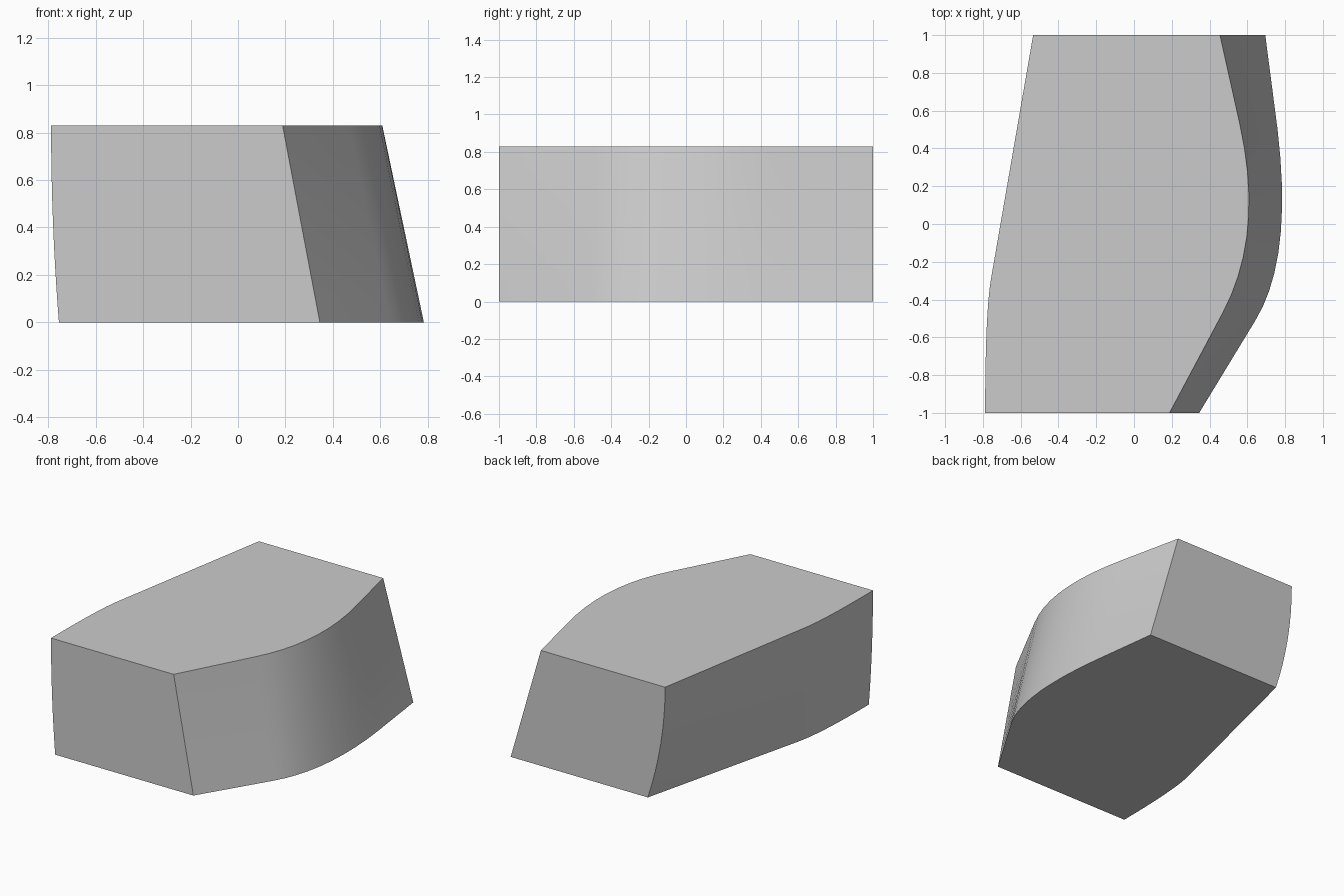
import bpy
import bmesh
from mathutils import Vector

cube = bpy.data.objects.get("Cube")
if cube:
    bpy.data.objects.remove(cube, do_unlink=True)

HEIGHT = 0.83
ROWS = 8


def bend(a, b, c, steps):
    """Points of a quadratic arc from a to c, pulled towards b."""
    a, b, c = Vector(a), Vector(b), Vector(c)
    ts = [i / steps for i in range(steps + 1)]
    return [a * (1 - t) ** 2 + b * 2 * t * (1 - t) + c * t * t for t in ts]


# Bulging side: straight run, rounded shoulder, straight run, front to back
right_top = [Vector((0.188, -1))] + bend((0.47, -0.47), (0.691, -0.057), (0.56, 0.53), 9) + [Vector((0.455, 1))]
right_low = [Vector((0.345, -1))] + bend((0.64, -0.515), (0.843, -0.19), (0.76, 0.5), 9) + [Vector((0.695, 1))]

# Shallow side: straight run, then a gentle curve, back to front
left_top = [Vector((-0.534, 1))] + bend((-0.757, -0.29), (-0.788, -0.47), (-0.788, -1), 8)
left_low = [Vector((-0.396, 1))] + bend((-0.706, -0.27), (-0.755, -0.47), (-0.755, -1), 8)

bm = bmesh.new()


def loft(low, top, power):
    """Rows of vertices from the lower edge to the upper edge."""
    rows = []
    for r in range(ROWS + 1):
        t = r / ROWS
        ease = 1 - (1 - t) ** power
        row = []
        for a, b in zip(low, top):
            p = a.lerp(b, ease)
            row.append(bm.verts.new((p.x, p.y, HEIGHT * t)))
        rows.append(row)
    return rows


def skin(rows, smooth):
    for lower, upper in zip(rows, rows[1:]):
        for i in range(len(lower) - 1):
            face = bm.faces.new((lower[i], lower[i + 1], upper[i + 1], upper[i]))
            face.smooth = smooth


right = loft(right_low, right_top, 1)
left = loft(left_low, left_top, 2)
skin(right, False)
skin(left, True)

# Front, back, top and bottom are single flat faces
bm.faces.new([r[-1] for r in left] + [r[0] for r in reversed(right)])
bm.faces.new([r[-1] for r in right] + [r[0] for r in reversed(left)])
bm.faces.new(right[-1] + left[-1])
bm.faces.new(right[0] + left[0])
bmesh.ops.recalc_face_normals(bm, faces=bm.faces[:])

mesh = bpy.data.meshes.new("curved_block")
bm.to_mesh(mesh)
bm.free()
block = bpy.data.objects.new("curved_block", mesh)
bpy.context.collection.objects.link(block)

# Sharp edges wherever the flat faces meet the sides
mesh.set_sharp_from_angle(angle=0.6)

grey = bpy.data.materials.new("light_grey")
grey.use_nodes = True
colour = (0.6, 0.6, 0.6, 1)
grey.diffuse_color = colour
grey.node_tree.nodes["Principled BSDF"].inputs["Base Color"].default_value = colour
mesh.materials.append(grey)
